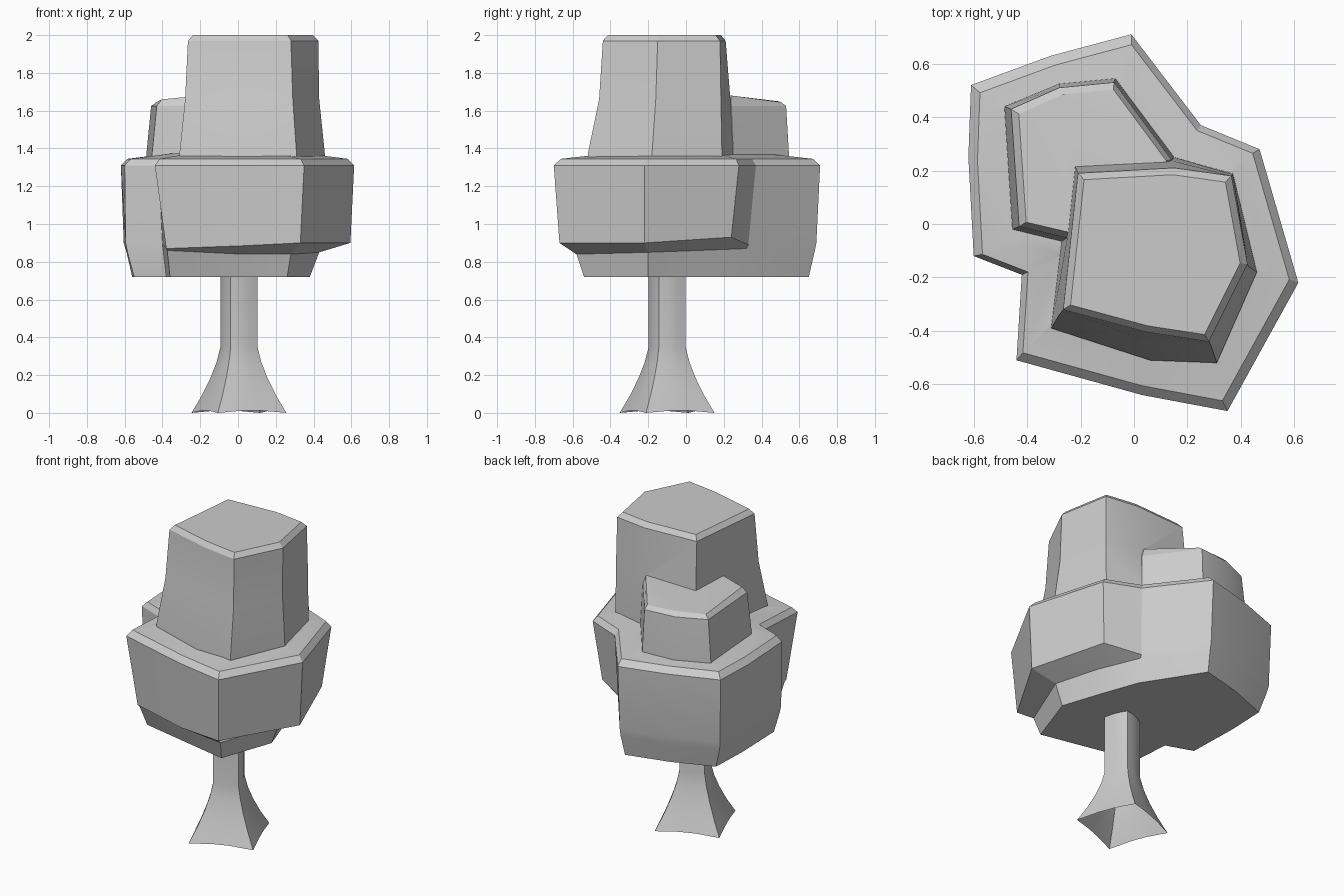
import bpy, bmesh, math

if "Cube" in bpy.data.objects:
    bpy.data.objects.remove(bpy.data.objects["Cube"])


def loft(name, rings, cap_start=True, cap_end=True):
    """Skin a list of equal-length 3D rings into a mesh object."""
    bm = bmesh.new()
    vr = [[bm.verts.new(p) for p in r] for r in rings]
    n = len(rings[0])
    for a, b in zip(vr, vr[1:]):
        for i in range(n):
            j = (i + 1) % n
            bm.faces.new((a[i], a[j], b[j], b[i]))
    if cap_start:
        bm.faces.new(vr[0])
    if cap_end:
        bm.faces.new(vr[-1])
    bmesh.ops.triangulate(bm, faces=[f for f in bm.faces if len(f.verts) > 4])
    bmesh.ops.recalc_face_normals(bm, faces=bm.faces)
    me = bpy.data.meshes.new(name)
    bm.to_mesh(me)
    bm.free()
    ob = bpy.data.objects.new(name, me)
    bpy.context.collection.objects.link(ob)
    return ob


def at(pts, z):
    """Lift a 2D outline to height z (number or one value per point)."""
    zs = z if isinstance(z, list) else [z] * len(pts)
    return [(x, y, h) for (x, y), h in zip(pts, zs)]


def scaled(pts, s, c=(0, 0)):
    return [(c[0] + (x - c[0]) * s, c[1] + (y - c[1]) * s) for x, y in pts]


def activate(ob):
    bpy.ops.object.select_all(action='DESELECT')
    ob.select_set(True)
    bpy.context.view_layer.objects.active = ob


# Wide lower foliage: two merged blocks, with a ledge under the front right one
outline = [(-.61, .52), (-.31, .63), (-.01, .71), (.25, .37), (.47, .28), (.615, -.22),
           (.35, -.70), (.03, -.64), (-.44, -.51), (-.42, -.19), (-.60, -.12), (-.62, .25)]
wall = [(-.60, .51), (-.30, .62), (-.01, .69), (.22, .33), (.43, .24), (.595, -.22),
        (.33, -.67), (.03, -.62), (-.38, -.48), (-.40, -.18), (-.595, -.12), (-.605, .24)]
ledge = [(-.59, .50), (-.30, .61), (-.01, .68), (.22, .32), (.34, .07), (.43, -.20),
         (.28, -.58), (.03, -.54), (-.375, -.47), (-.395, -.18), (-.585, -.12), (-.59, .24)]
base = [(-.55, .48), (-.29, .58), (-.02, .65), (.21, .29), (.30, .04), (.38, -.20),
        (.26, -.54), (.02, -.49), (-.36, -.41), (-.38, -.17), (-.55, -.11), (-.56, .23)]
wall_z = [.90, .90, .90, .89, .93, .90, .90, .885, .87, .89, .90, .90]
ledge_z = [.85, .85, .85, .87, .86, .85, .84, .84, .86, .85, .85, .85]
foliage = loft("foliage", [at(base, .72), at(ledge, ledge_z), at(wall, wall_z),
                           at(outline, 1.31), at(scaled(outline, .945), 1.345),
                           at(scaled(outline, .6), 1.372)])

# Tall upper block
tall_base = [(-.235, .225), (.15, .25), (.37, .19), (.46, -.18), (.31, -.52), (.06, -.51), (-.31, -.39)]
tall_mid = [(-.22, .215), (.15, .235), (.37, .185), (.43, -.16), (.29, -.46), (.05, -.44), (-.28, -.34)]
tall_top = [(-.21, .19), (.15, .21), (.365, .18), (.425, -.15), (.28, -.44), (.05, -.405), (-.265, -.32)]
tall = loft("tall_block", [at(tall_base, 1.2), at(tall_base, 1.37), at(tall_mid, 1.66), at(tall_top, 1.97),
                           at(scaled(tall_top, .92, (.08, -.11)), 2.0)])

# Short back block, tucked into the tall one
short_base = [(-.485, .44), (-.28, .525), (-.07, .545), (.15, .25), (.08, -.10), (-.27, -.065), (-.455, -.02)]
short_top = [(-.46, .43), (-.28, .51), (-.075, .53), (.14, .24), (.08, -.10), (-.26, -.05), (-.43, -.01)]
short = loft("short_block", [at(short_base, 1.2), at(short_base, 1.37), at(short_top, 1.625),
                             at(scaled(short_top, .92, (-.1, .2)), [1.645, 1.65, 1.645, 1.68, 1.69, 1.675, 1.66])])

# Merge the upper blocks into the foliage
for block in (tall, short):
    activate(foliage)
    mod = foliage.modifiers.new("merge", 'BOOLEAN')
    mod.operation = 'UNION'
    mod.solver = 'EXACT'
    mod.object = block
    bpy.ops.object.modifier_apply(modifier=mod.name)
    bpy.data.objects.remove(block)

# Four-cornered trunk flaring to an open, wavy foot
profile = [(.74, .107), (.35, .107), (.27, .13), (.19, .165), (.10, .215), (.01, .275)]
rings = []
for z, r in profile:
    flare = (.35 - min(z, .35)) / .34
    ring = []
    for k in range(12):
        a = math.radians(66 + 30 * k)
        corner = k % 3 == 0
        q = r if corner else r * (.82 - .09 * flare)
        lift = 0 if corner else .012 * flare
        ring.append((.005 + q * math.cos(a), -.10 + q * math.sin(a), z + lift - .01 * flare))
    rings.append(ring)
trunk = loft("trunk", rings, cap_end=False)

for ob, angle in ((foliage, 20), (trunk, 50)):
    activate(ob)
    bpy.ops.object.shade_smooth_by_angle(angle=math.radians(angle))
